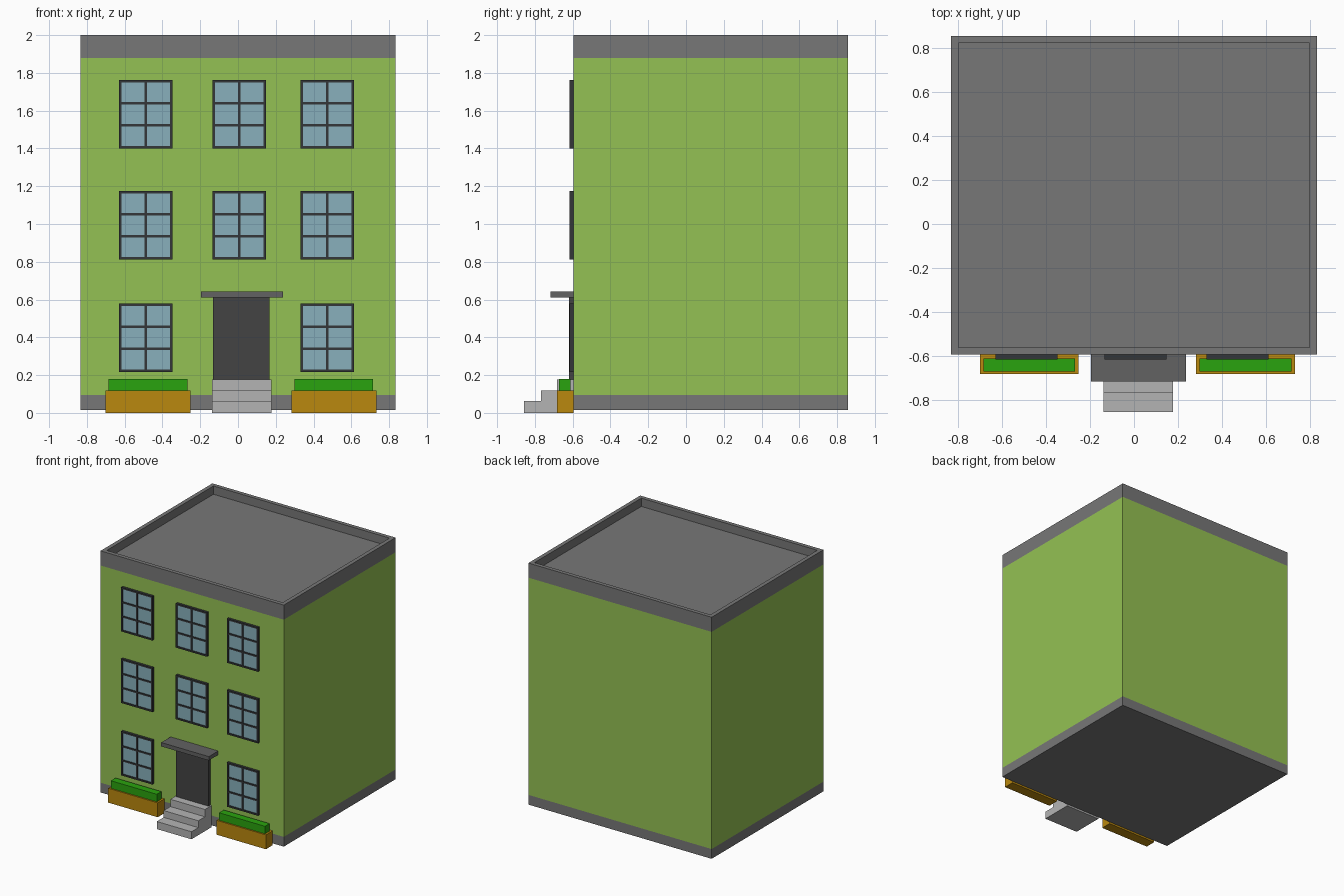
import bpy, bmesh

if "Cube" in bpy.data.objects:
    bpy.data.objects.remove(bpy.data.objects["Cube"])

FRONT, BACK, HALF = -0.595, 0.857, 0.833


def mat(name, r, g, b):
    # picture colours (0-255) to linear diffuse
    m = bpy.data.materials.new(name)
    m.diffuse_color = [((c / 255 + 0.055) / 1.055) ** 2.4 for c in (r, g, b)] + [1]
    m.use_nodes = True
    m.node_tree.nodes["Principled BSDF"].inputs["Base Color"].default_value = m.diffuse_color
    return m


WALL = mat("wall_green", 148, 193, 83)
TRIM = mat("trim_grey", 119, 119, 119)
DARK = mat("dark_grey", 68, 68, 68)
FRAME = mat("frame_dark", 52, 54, 56)
GLASS = mat("glass_blue", 136, 176, 188)
STONE = mat("stone_grey", 180, 180, 180)
WOOD = mat("planter_orange", 186, 136, 14)
HEDGE = mat("hedge_green", 42, 163, 14)


def finish(bm, name, mats):
    bmesh.ops.recalc_face_normals(bm, faces=bm.faces)
    me = bpy.data.meshes.new(name)
    bm.to_mesh(me)
    bm.free()
    for m in mats:
        me.materials.append(m)
    ob = bpy.data.objects.new(name, me)
    bpy.context.collection.objects.link(ob)
    return ob


def add_box(bm, x0, x1, y0, y1, z0, z1):
    vs = bmesh.ops.create_cube(bm, size=1)["verts"]
    bmesh.ops.scale(bm, vec=(x1 - x0, y1 - y0, z1 - z0), verts=vs)
    bmesh.ops.translate(bm, vec=((x0 + x1) / 2, (y0 + y1) / 2, (z0 + z1) / 2), verts=vs)


def box(name, m, *dims):
    bm = bmesh.new()
    add_box(bm, *dims)
    return finish(bm, name, [m])


# Building shell: stacked rings give base band, walls, parapet and sunken roof
bm = bmesh.new()
rings = []
for inset, z in [(0, 0.015), (0, 0.095), (0, 1.88), (0, 2.0), (0.033, 2.0), (0.033, 1.932)]:
    x, y0, y1 = HALF - inset, FRONT + inset, BACK - inset
    rings.append([bm.verts.new(p) for p in ((-x, y0, z), (x, y0, z), (x, y1, z), (-x, y1, z))])
for level, (lo, hi) in enumerate(zip(rings, rings[1:])):
    for i in range(4):
        j = (i + 1) % 4
        f = bm.faces.new((lo[i], lo[j], hi[j], hi[i]))
        f.material_index = 1 if level == 1 else 0
bm.faces.new(rings[0])
bm.faces.new(rings[-1])
finish(bm, "building_shell", [TRIM, WALL])


# Windows: framed glass with one upright and two cross bars
def window(name, x, z, w=0.283, h=0.363, t=0.013):
    y0 = FRONT - 0.021
    bm = bmesh.new()
    for k in range(3):
        c = x + t / 2 + k * (w - t) / 2
        add_box(bm, c - t / 2, c + t / 2, y0, FRONT, z, z + h)
    for k in range(4):
        c = z + t / 2 + k * (h - t) / 3
        add_box(bm, x, x + w, y0, FRONT, c - t / 2, c + t / 2)
    finish(bm, name + "_frame", [FRAME])
    box(name + "_glass", GLASS, x + t / 2, x + w - t / 2, FRONT - 0.014, FRONT,
        z + t / 2, z + h - t / 2)


for row, z in enumerate((0.217, 0.812, 1.4)):
    for col, x in enumerate((-0.631, -0.135, 0.33)):
        if (row, col) != (0, 1):
            window(f"window_{row}_{col}", x, z)

# Door and canopy
box("door", DARK, -0.132, 0.166, FRONT - 0.024, FRONT, 0.178, 0.61)
box("door_canopy", mat("canopy_grey", 98, 98, 98), -0.196, 0.237, -0.717, FRONT, 0.61, 0.642)

# Entrance steps: stair profile extruded across
bm = bmesh.new()
profile = [(FRONT, 0), (-0.857, 0), (-0.857, 0.062), (-0.768, 0.062), (-0.768, 0.118),
           (-0.682, 0.118), (-0.682, 0.178), (FRONT, 0.178)]
face = bm.faces.new([bm.verts.new((-0.138, y, z)) for y, z in profile])
ext = bmesh.ops.extrude_face_region(bm, geom=[face])
bmesh.ops.translate(bm, vec=(0.315, 0, 0),
                    verts=[v for v in ext["geom"] if isinstance(v, bmesh.types.BMVert)])
finish(bm, "entrance_steps", [STONE])

# Planters with hedges
for side, x in (("left", -0.702), ("right", 0.282)):
    box(side + "_planter", WOOD, x, x + 0.45, -0.683, FRONT, 0, 0.118)
    box(side + "_hedge", HEDGE, x + 0.016, x + 0.434, -0.672, -0.612, 0.118, 0.18)
